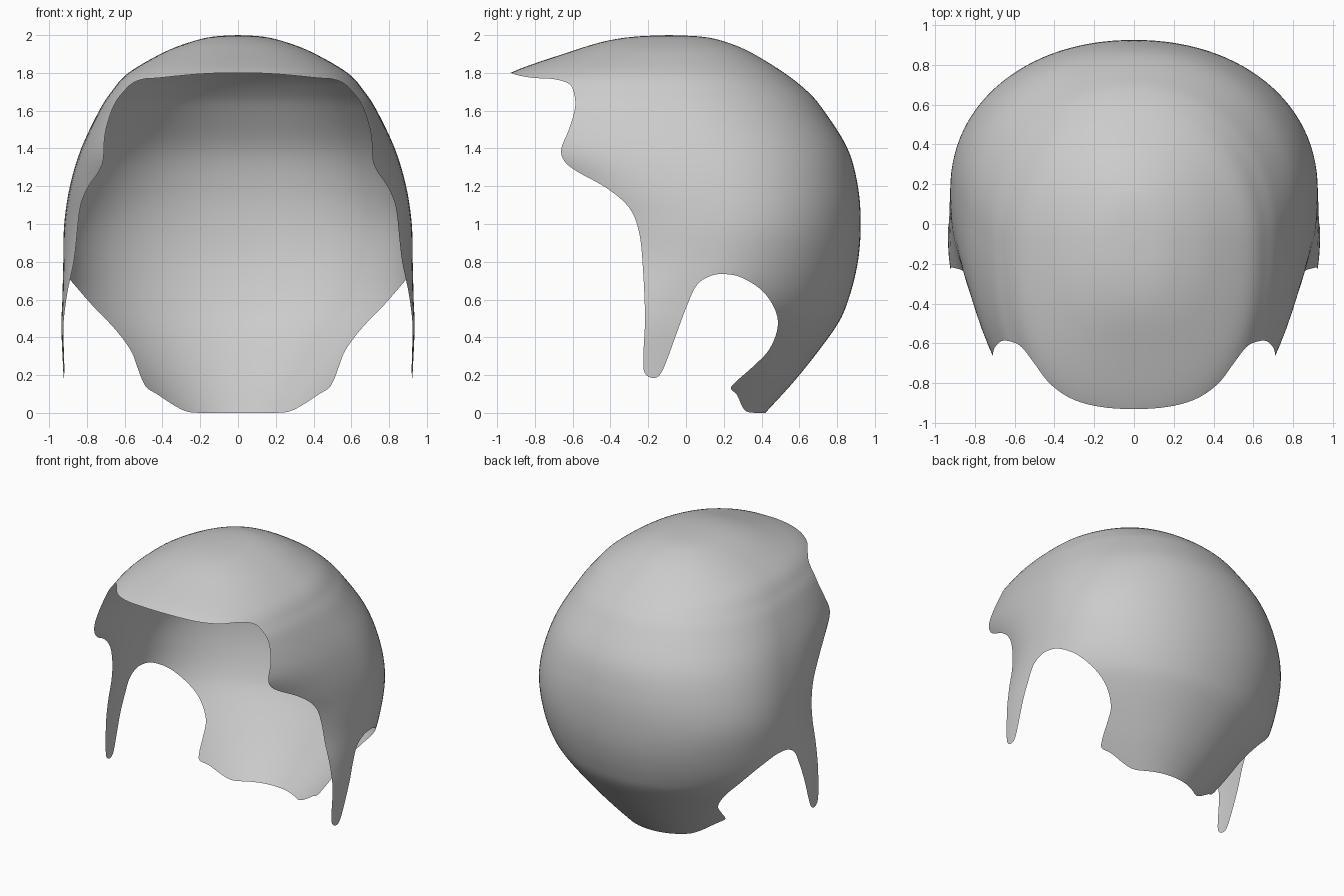
import bpy, bmesh
from math import sin, cos, pi, radians

if "Cube" in bpy.data.objects:
    bpy.data.objects.remove(bpy.data.objects["Cube"])


def spline(rows, steps):
    """Catmull-Rom through the rows, end points held."""
    out = []
    for i in range(len(rows) - 1):
        a, b, c, d = (rows[min(max(i + k, 0), len(rows) - 1)] for k in (-1, 0, 1, 2))
        for s in range(steps):
            t = s / steps
            out.append([0.5 * (2 * q + (r - p) * t + (2 * p - 5 * q + 4 * r - e) * t * t
                               + (3 * q - p - 3 * r + e) * t ** 3)
                        for p, q, r, e in zip(a, b, c, d)])
    out.append(list(rows[-1]))
    return out


def make_object(name, bm):
    bmesh.ops.recalc_face_normals(bm, faces=bm.faces[:])
    me = bpy.data.meshes.new(name)
    bm.to_mesh(me)
    bm.free()
    ob = bpy.data.objects.new(name, me)
    bpy.context.collection.objects.link(ob)
    return ob


# Horizontal sections: z, front y, widest y, back y, half width, neck half width
SECTIONS = [
    (2.0, -.09, -.09, -.09, 0, 0), (1.992, -.27, -.09, .08, .13, .13),
    (1.967, -.43, -.1, .2, .24, .24), (1.91, -.62, -.1, .34, .39, .39),
    (1.8, -.93, -.1, .52, .58, .58), (1.7, -1.06, -.08, .645, .67, .67),
    (1.6, -1.12, -.03, .73, .735, .735), (1.4, -1.12, .08, .855, .83, .83),
    (1.2, -.9, .15, .91, .89, .89), (1.0, -.72, .18, .925, .92, .92),
    (.8, -.68, .12, .91, .925, .925), (.6, -.75, 0, .86, .93, .915),
    (.45, -.8, -.05, .79, .935, .83), (.2, -.8, -.1, .6, .925, .62),
    (0, -.8, -.1, .42, .92, .425), (-.12, -.8, -.1, .31, .92, .3)]

# Closed rounded body
N = 112
bm = bmesh.new()
pole = bm.verts.new((0, -.09, 2.0))
rings = []
for z, yf, yc, yb, a, an in spline(SECTIONS, 6)[1:]:
    ring = []
    for k in range(N):
        p = 2 * pi * k / N
        c, s = cos(p), sin(p)
        if k in (N // 4, 3 * N // 4):
            c = 0.0
        n = 2.1 if s >= 0 else 2.4
        f = min(max((abs(s) * 90 - 12) / 33, 0), 1) if s > 0 else 0
        w = a + (an - a) * f * f * (3 - 2 * f)
        x = w * abs(c) ** (2 / n) * (1 if c > 0 else -1)
        y = yc + (yb - yc if s >= 0 else yf - yc) * abs(s) ** (2 / n)
        ring.append(bm.verts.new((x, y, z)))
    rings.append(ring)
for k in range(N):
    j = (k + 1) % N
    bm.faces.new((pole, rings[0][k], rings[0][j]))
    for r0, r1 in zip(rings, rings[1:]):
        bm.faces.new((r0[k], r1[k], r1[j], r0[j]))
bm.faces.new(rings[-1])
shell = make_object("helmet_shell", bm)

# Side outline: brim, cheek, strap, ear opening, neck
OUTLINE = [
    (-.93, 1.8), (-.88, 1.785), (-.8, 1.773), (-.7, 1.767), (-.62, 1.742),
    (-.592, 1.69), (-.588, 1.61), (-.62, 1.5), (-.66, 1.4), (-.645, 1.335),
    (-.58, 1.28), (-.42, 1.19), (-.3, 1.085), (-.247, .95), (-.227, .75),
    (-.217, .5), (-.226, .3), (-.22, .215), (-.18, .185), (-.14, .2),
    (-.105, .27), (-.05, .42), (.01, .58), (.06, .68), (.13, .725),
    (.2, .735), (.29, .718), (.4, .65), (.47, .55), (.485, .45),
    (.44, .335), (.36, .25), (.27, .17), (.238, .13), (.27, .095),
    (.3, .03), (.33, .004), (.4, 0)]
poly = spline(OUTLINE, 5) + [(1.2, 0), (1.2, 2.2), (-1.3, 2.2), (-1.3, 1.81)]
bm = bmesh.new()
sides = [[bm.verts.new((x, y, z)) for y, z in poly] for x in (-1.5, 1.5)]
bm.faces.new(sides[0])
bm.faces.new(sides[1])
for i in range(len(poly)):
    j = (i + 1) % len(poly)
    bm.faces.new((sides[0][i], sides[0][j], sides[1][j], sides[1][i]))
cutter = make_object("outline_cutter", bm)
cutter.hide_render = True

# Cut the body, then drop the cut walls (they span across x = 0) to leave an open shell
mod = shell.modifiers.new("cut", 'BOOLEAN')
mod.operation = 'INTERSECT'
mod.solver = 'EXACT'
mod.object = cutter
dg = bpy.context.evaluated_depsgraph_get()
cut = bpy.data.meshes.new_from_object(shell.evaluated_get(dg))
shell.modifiers.clear()
shell.data = cut
bpy.data.objects.remove(cutter)

bm = bmesh.new()
bm.from_mesh(cut)
walls = [f for f in bm.faces
         if min(v.co.x for v in f.verts) < -1e-3 and max(v.co.x for v in f.verts) > 1e-3]
bmesh.ops.delete(bm, geom=walls, context='FACES')
for f in bm.faces:
    f.smooth = True
bm.to_mesh(cut)
bm.free()
